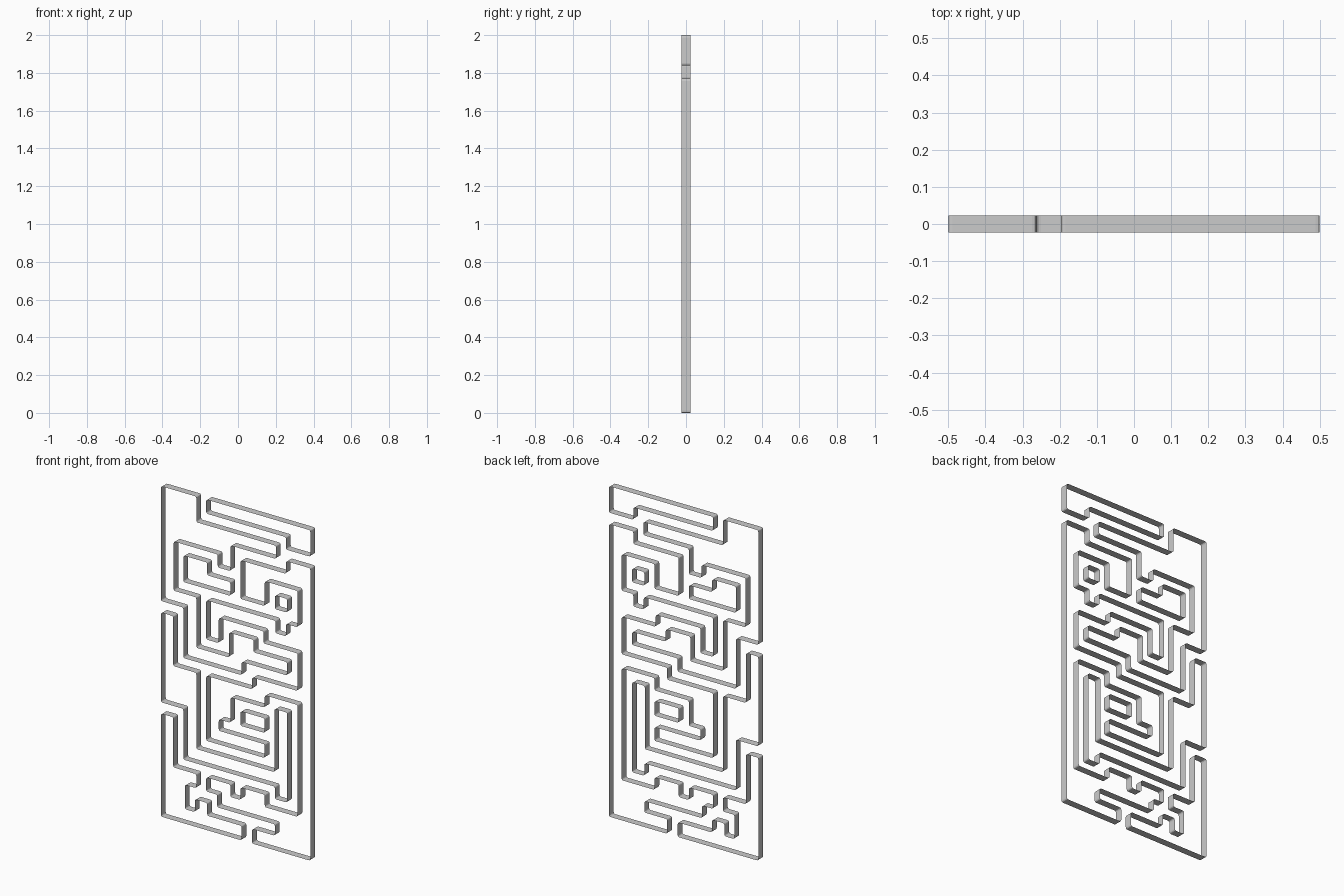
import bpy
import bmesh
from mathutils import Vector

if "Cube" in bpy.data.objects:
    bpy.data.objects.remove(bpy.data.objects["Cube"])

HALF_DEPTH = 0.0228   # half of the ribbon depth along y
RADIUS = 0.012        # corner rounding
STEPS = 3             # segments per rounded corner

# Each outline is a right-angled path: (x, z) turns, moving across to the next x, then to its z
OUTLINES = {
    "upper_left_wall": [
        (-.5, 2), (-.263, 1.845), (.27, 1.765), (-.035, 1.61), (-.12, 1.688), (-.415, 1.39),
        (-.263, 1.085), (-.045, 1.235), (.12, 1.16), (.345, 1.08), (.04, 1.0), (-.35, 1.305)],
    "top_right_wall": [(-.197, 2), (.5, 1.84), (.337, 1.915)],
    "right_wall": [
        (.5, 1.77), (.337, 1.693), (.033, 1.46), (.195, 1.61), (.415, 1.39), (.337, 1.315),
        (.267, 1.39), (-.197, 1.153), (-.113, 1.305), (.187, 1.232), (.415, 1.005), (.11, .933),
        (-.197, .54), (.195, .623), (-.113, .692), (-.035, .845), (.195, .92), (.415, .243),
        (.195, .318), (.033, .243), (-.035, .318), (-.197, .233), (-.123, .157), (.263, .088),
        (.11, 0)],
    "middle_left_wall": [
        (-.5, 1.235), (-.418, .933), (-.263, .472), (.26, .855), (.345, .31), (.263, .385),
        (-.35, .692)],
    "lower_left_wall": [
        (-.5, .623), (-.418, .32), (-.263, .235), (-.34, .088), (-.273, .165), (-.19, .088),
        (.04, 0)],
    "stepped_island": [(-.35, 1.62), (-.19, 1.543), (-.035, 1.46)],
    "square_island": [(.263, 1.543), (.345, 1.46)],
    "lower_island": [(.033, .78), (.195, .692)],
}


def corner_points(turns):
    pts = []
    for (x, z), (next_x, _) in zip(turns, turns[1:] + turns[:1]):
        pts += [Vector((x, z)), Vector((next_x, z))]
    # run counter-clockwise so the ribbon faces outward
    area = sum(a.x * b.y - b.x * a.y for a, b in zip(pts, pts[1:] + pts[:1]))
    return pts if area > 0 else pts[::-1]


def rounded(pts):
    out = []
    for i, p in enumerate(pts):
        a = p + (pts[i - 1] - p).normalized() * RADIUS
        b = p + (pts[(i + 1) % len(pts)] - p).normalized() * RADIUS
        for k in range(STEPS + 1):
            t = k / STEPS
            out.append(a * (1 - t) ** 2 + p * 2 * t * (1 - t) + b * t ** 2)
    return out


def ribbon(name, turns):
    bm = bmesh.new()
    path = rounded(corner_points(turns))
    front = [bm.verts.new((p.x, -HALF_DEPTH, p.y)) for p in path]
    back = [bm.verts.new((p.x, HALF_DEPTH, p.y)) for p in path]
    for i in range(len(path)):
        j = (i + 1) % len(path)
        bm.faces.new((front[i], front[j], back[j], back[i]))
    mesh = bpy.data.meshes.new(name)
    bm.to_mesh(mesh)
    bm.free()
    obj = bpy.data.objects.new(name, mesh)
    bpy.context.collection.objects.link(obj)


# Open-faced maze ribbons
for name, turns in OUTLINES.items():
    ribbon(name, turns)
